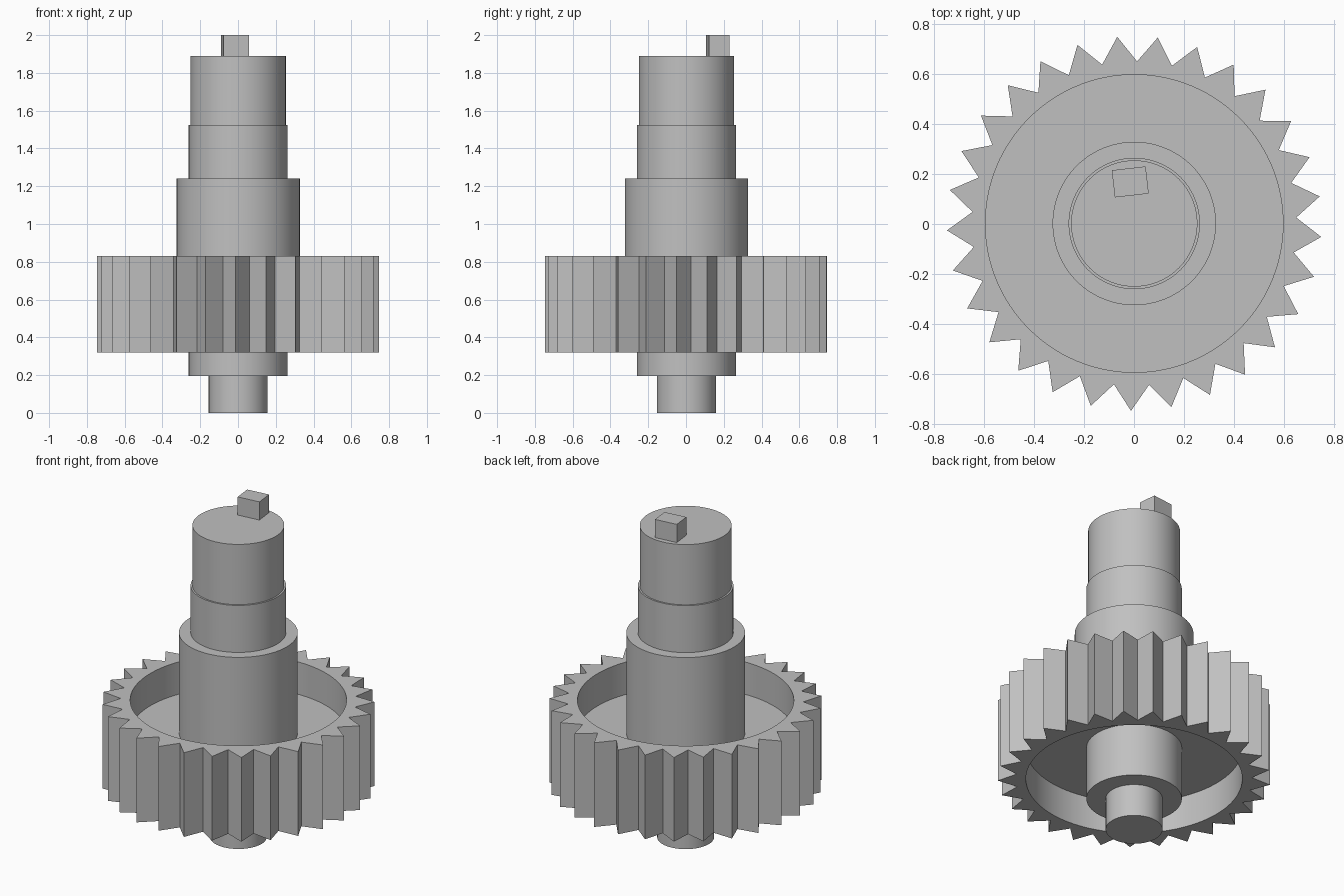
import bpy
import bmesh
from math import radians, pi, cos, sin
from mathutils import Vector

cube = bpy.data.objects.get("Cube")
if cube:
    bpy.data.objects.remove(cube)

# Single plain steel colour
GREY = (0.53, 0.53, 0.53, 1.0)
steel = bpy.data.materials.new("steel_grey")
steel.use_nodes = True
steel.diffuse_color = GREY
steel.node_tree.nodes["Principled BSDF"].inputs["Base Color"].default_value = GREY

TEETH = 29
SUB = 4                       # points per tooth on every gear ring
PHASE = radians(-4.1)
CENTRE = Vector((0.001, 0.002, 0.0))


def add_object(name, bm):
    bmesh.ops.recalc_face_normals(bm, faces=bm.faces)
    mesh = bpy.data.meshes.new(name)
    bm.to_mesh(mesh)
    bm.free()
    mesh.materials.append(steel)
    obj = bpy.data.objects.new(name, mesh)
    bpy.context.collection.objects.link(obj)
    bpy.ops.object.select_all(action='DESELECT')
    obj.select_set(True)
    bpy.context.view_layer.objects.active = obj
    bpy.ops.object.shade_smooth_by_angle(angle=radians(20))
    return obj


def circle(radius, count):
    return [Vector((radius * cos(PHASE + 2 * pi * i / count),
                    radius * sin(PHASE + 2 * pi * i / count), 0)) for i in range(count)]


def tooth_outline(tip, root):
    # Straight-sided teeth with an extra point halfway along each flank
    corners = [Vector((r * cos(a), r * sin(a), 0))
               for i in range(2 * TEETH)
               for r, a in [((tip, root)[i % 2], PHASE + pi * i / TEETH)]]
    points = []
    for a, b in zip(corners, corners[1:] + corners[:1]):
        points += [a, (a + b) / 2]
    return points


def loft(name, rings, closed=False):
    # Skin a list of (outline, height) rings; cap the ends unless closed
    bm = bmesh.new()
    loops = [[bm.verts.new(p + CENTRE + Vector((0, 0, z))) for p in outline]
             for outline, z in rings]
    pairs = list(zip(loops, loops[1:]))
    if closed:
        pairs.append((loops[-1], loops[0]))
    else:
        bm.faces.new(loops[0])
        bm.faces.new(loops[-1])
    for low, high in pairs:
        n = len(low)
        for i in range(n):
            j = (i + 1) % n
            bm.faces.new((low[i], low[j], high[j], high[i]))
    return add_object(name, bm)


# Toothed rim, dished on both sides down to a thin web around the hub
outer = tooth_outline(0.748, 0.647)
rim = circle(0.594, TEETH * SUB)
bore = circle(0.2, TEETH * SUB)
loft("gear_wheel", [(outer, 0.32), (outer, 0.83), (rim, 0.83), (rim, 0.634),
                    (bore, 0.634), (bore, 0.516), (rim, 0.516), (rim, 0.32)], closed=True)

# Stepped shaft: (radius, bottom, top) for each section
sections = [(0.156, 0.0, 0.195), (0.262, 0.195, 0.575), (0.326, 0.575, 1.24),
            (0.262, 1.24, 1.525), (0.252, 1.525, 1.89)]
rings = []
for radius, bottom, top in sections:
    outline = circle(radius, 96)
    rings += [(outline, bottom), (outline, top)]
loft("stepped_shaft", rings)

# Off-centre drive block on the shaft end
bm = bmesh.new()
bmesh.ops.create_cube(bm, size=1.0)
block = add_object("drive_block", bm)
block.scale = (0.136, 0.109, 0.13)
block.rotation_euler.z = radians(6.5)
block.location = (-0.015, 0.168, 1.935)
